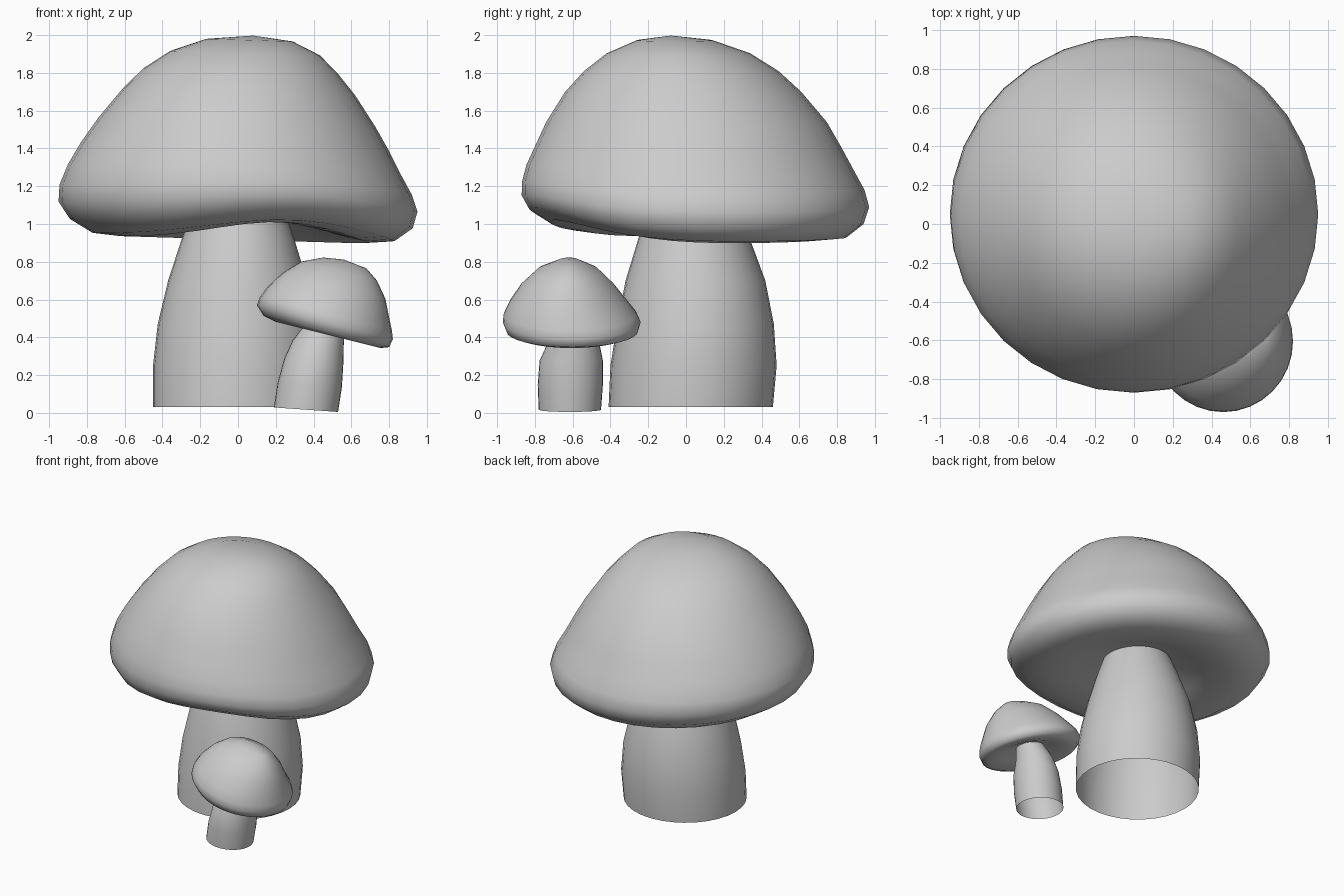
import bpy
import bmesh
import math

SIDES = 32


def loft(name, rings, top=None, bottom=None, tilt=0.0, wave=0.0):
    """Stack ellipses (x0, x1, y0, y1, z); optional closing points at the ends."""
    bm = bmesh.new()
    loops = []
    pivot = (rings[0][0] + rings[0][1]) / 2
    for x0, x1, y0, y1, z in rings:
        loop = []
        for i in range(SIDES):
            a = math.tau * i / SIDES
            x = (x0 + x1) / 2 + (x1 - x0) / 2 * math.cos(a)
            y = (y0 + y1) / 2 + (y1 - y0) / 2 * math.sin(a)
            # Raise the brim locally at the front, fading upward and inward
            d = (math.degrees(a) + 72 + 180) % 360 - 180
            fade = max(0, min(1, (1.4 - z) / 0.42)) * min(1, ((x1 - x0) / 1.3) ** 2)
            lift = wave * fade * math.exp(-(d / 30) ** 2 / 2)
            loop.append(bm.verts.new((x, y, z + tilt * (x - pivot) + lift)))
        loops.append(loop)
    for lo, hi in zip(loops, loops[1:]):
        for i in range(SIDES):
            j = (i + 1) % SIDES
            bm.faces.new((lo[i], lo[j], hi[j], hi[i]))
    for point, loop, flip in ((bottom, loops[0], True), (top, loops[-1], False)):
        if point:
            tip = bm.verts.new((point[0], point[1], point[2] + tilt * (point[0] - pivot)))
            for i in range(SIDES):
                a, b = loop[i], loop[(i + 1) % SIDES]
                bm.faces.new((b, a, tip) if flip else (a, b, tip))
    mesh = bpy.data.meshes.new(name)
    bm.to_mesh(mesh)
    bm.free()
    for p in mesh.polygons:
        p.use_smooth = True
    obj = bpy.data.objects.new(name, mesh)
    bpy.context.collection.objects.link(obj)
    return obj


# Large cap: concave underside, rounded brim, off-centre dome
loft("large_cap", [
    (-0.22, 0.22, -0.18, 0.26, 1.07),
    (-0.43, 0.47, -0.39, 0.50, 0.97),
    (-0.62, 0.68, -0.58, 0.70, 0.917),
    (-0.77, 0.83, -0.72, 0.85, 0.93),
    (-0.89, 0.925, -0.83, 0.94, 1.00),
    (-0.95, 0.95, -0.87, 0.97, 1.09),
    (-0.945, 0.92, -0.868, 0.945, 1.18),
    (-0.90, 0.86, -0.845, 0.885, 1.29),
    (-0.83, 0.80, -0.80, 0.82, 1.41),
    (-0.74, 0.725, -0.74, 0.745, 1.54),
    (-0.61, 0.62, -0.64, 0.61, 1.70),
    (-0.50, 0.53, -0.54, 0.49, 1.81),
    (-0.36, 0.435, -0.42, 0.34, 1.905),
    (-0.17, 0.29, -0.26, 0.14, 1.975),
], top=(0.08, -0.08, 2.0), bottom=(0.0, 0.04, 1.08), tilt=-0.03, wave=0.1)

# Large stem, open at the base
loft("large_stem", [
    (-0.45, 0.43, -0.41, 0.46, 0.03),
    (-0.45, 0.44, -0.40, 0.48, 0.25),
    (-0.425, 0.42, -0.365, 0.465, 0.47),
    (-0.37, 0.365, -0.32, 0.42, 0.70),
    (-0.295, 0.295, -0.25, 0.335, 0.93),
    (-0.23, 0.24, -0.19, 0.27, 1.09),
])

# Small leaning cap
loft("small_cap", [
    (0.38, 0.58, -0.69, -0.51, 0.47),
    (0.29, 0.68, -0.80, -0.40, 0.43),
    (0.20, 0.755, -0.90, -0.31, 0.412),
    (0.135, 0.80, -0.95, -0.255, 0.428),
    (0.10, 0.82, -0.97, -0.24, 0.475),
    (0.115, 0.815, -0.965, -0.26, 0.52),
    (0.155, 0.80, -0.935, -0.31, 0.585),
    (0.235, 0.78, -0.875, -0.38, 0.68),
    (0.335, 0.735, -0.79, -0.46, 0.765),
    (0.45, 0.68, -0.69, -0.55, 0.815),
], top=(0.56, -0.62, 0.832), bottom=(0.48, -0.60, 0.475), tilt=-0.25)

# Small curved stem, open at the base
loft("small_stem", [
    (0.19, 0.53, -0.78, -0.45, 0.017),
    (0.21, 0.55, -0.785, -0.44, 0.15),
    (0.245, 0.558, -0.775, -0.44, 0.28),
    (0.29, 0.56, -0.73, -0.46, 0.38),
    (0.37, 0.57, -0.69, -0.50, 0.49),
], tilt=-0.07)
